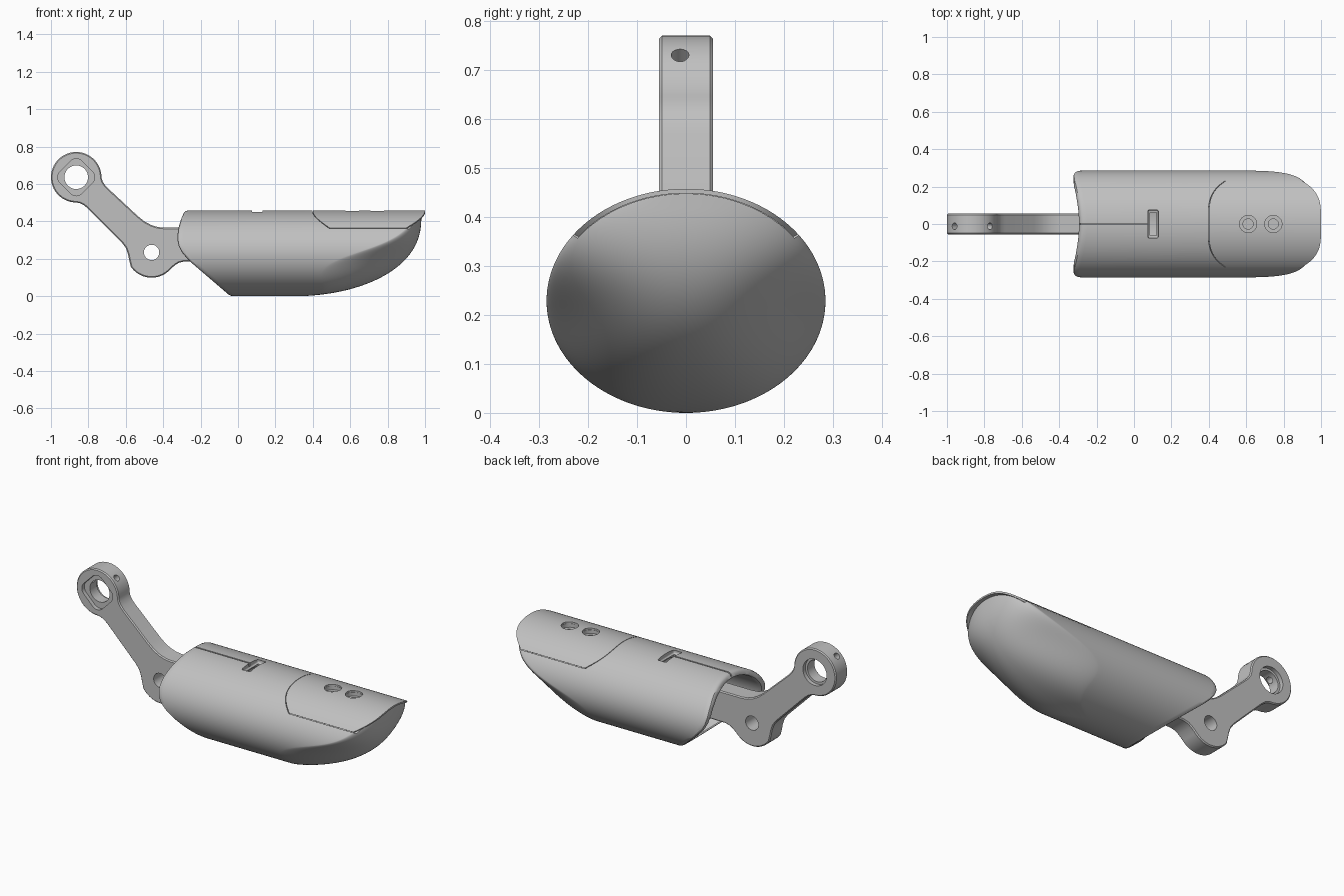
import bpy, bmesh, math
from mathutils import Vector, Matrix

cube = bpy.data.objects.get("Cube")
if cube:
    bpy.data.objects.remove(cube, do_unlink=True)

grey = bpy.data.materials.new("plain grey")
grey.use_nodes = True
grey.diffuse_color = (0.53, 0.53, 0.53, 1)
grey.node_tree.nodes["Principled BSDF"].inputs["Base Color"].default_value = (0.53, 0.53, 0.53, 1)

HALF_W, HALF_H, MID = 0.285, 0.229, 0.229
SEGS = 128


def to_object(name, bm):
    bmesh.ops.recalc_face_normals(bm, faces=bm.faces)
    mesh = bpy.data.meshes.new(name)
    bm.to_mesh(mesh)
    bm.free()
    mesh.materials.append(grey)
    ob = bpy.data.objects.new(name, mesh)
    bpy.context.collection.objects.link(ob)
    return ob


def activate(ob):
    bpy.ops.object.select_all(action="DESELECT")
    ob.select_set(True)
    bpy.context.view_layer.objects.active = ob


def bevel(ob, width, segments):
    mod = ob.modifiers.new("bevel", "BEVEL")
    mod.width, mod.segments = width, segments
    mod.limit_method, mod.angle_limit = "ANGLE", math.radians(50)
    activate(ob)
    bpy.ops.object.modifier_apply(modifier=mod.name)


def cut(ob, cutters):
    for c in cutters:
        mod = ob.modifiers.new("cut", "BOOLEAN")
        mod.operation, mod.solver, mod.object = "DIFFERENCE", "EXACT", c
        activate(ob)
        bpy.ops.object.modifier_apply(modifier=mod.name)


def rod(start, end, radius, segs=40):
    """Cylinder between two points, used as a cutter."""
    a, b = Vector(start), Vector(end)
    turn = (b - a).to_track_quat("Z", "Y").to_matrix().to_4x4()
    bm = bmesh.new()
    bmesh.ops.create_cone(bm, cap_ends=True, segments=segs, radius1=radius, radius2=radius,
                          depth=(b - a).length, matrix=Matrix.Translation((a + b) / 2) @ turn)
    return to_object("cutter", bm)


def box(lo, hi):
    lo, hi = Vector(lo), Vector(hi)
    bm = bmesh.new()
    bmesh.ops.create_cube(bm, size=1, matrix=Matrix.Translation((lo + hi) / 2)
                          @ Matrix.Diagonal((*(hi - lo), 1)))
    return to_object("cutter", bm)


def extrude_profile(name, pts, y0, y1):
    """Prism from an x-z outline."""
    bm = bmesh.new()
    face = bm.faces.new([bm.verts.new((x, y0, z)) for x, z in pts])
    new = bmesh.ops.extrude_face_region(bm, geom=[face])["geom"]
    bmesh.ops.translate(bm, vec=(0, y1 - y0, 0), verts=[v for v in new if isinstance(v, bmesh.types.BMVert)])
    return to_object(name, bm)


def oval(t, scale=1.0):
    return HALF_W * scale * math.sin(t), MID + HALF_H * scale * math.cos(t)


# Back rim of the shell: x for each height
RIM = [(0, -0.04), (0.18, -0.25), (0.205, -0.275), (0.235, -0.3), (0.27, -0.318), (0.31, -0.325),
       (0.36, -0.32), (0.41, -0.305), (0.445, -0.29), (0.458, -0.28)]


def rim_x(y, z):
    for (a, fa), (b, fb) in zip(RIM, RIM[1:]):
        if z <= b:
            return fa + (fb - fa) * max(0, z - a) / (b - a)
    return RIM[-1][1]


def tip_x(y, z):
    """Domed fingertip surface, reaching further back along the sides towards the bottom."""
    drop = min(1, max(0, (0.42 - z) / 0.42))
    bow = 1.25 + 4.75 / (1 + math.exp((z - 0.23) / 0.045))
    half = HALF_W * math.sqrt(max(1e-6, 1 - ((z - MID) / HALF_H) ** 2))
    across = min(1, abs(y) / half)
    return 0.3 + 0.68 * math.sqrt(1 - drop ** 2.3) - bow * half ** 2 * (1 - (1 - across ** 2.2) ** 0.65)


def rim_plus(gap):
    return lambda y, z: rim_x(y, z) + gap


# Hollow shell: cavity, rounded rim, outer wall and tip skinned as one closed loft
bm = bmesh.new()
INNER = 0.86
rings = [(INNER, lambda y, z: 0.25), (INNER, rim_plus(0.03)), (INNER, rim_plus(0.012)),
         (INNER + 0.015, rim_plus(0.003)), (INNER + 0.04, rim_x), (0.96, rim_x), (0.985, rim_plus(0.003)),
         (1, rim_plus(0.012)), (1, rim_plus(0.03)), (1, lambda y, z: tip_x(y, z) - 0.02), (1, tip_x)]
rings += [(1 - (i / 36) ** 2, tip_x) for i in range(1, 36)]
loops = []
for scale, fx in rings:
    loop = []
    for i in range(SEGS):
        y, z = oval(2 * math.pi * i / SEGS, scale)
        loop.append(bm.verts.new((fx(y, z), y, z)))
    loops.append(loop)
for a, b in zip(loops, loops[1:]):
    for i in range(SEGS):
        j = (i + 1) % SEGS
        bm.faces.new((a[i], a[j], b[j], b[i]))
bm.faces.new(loops[0])
centre = bm.verts.new((tip_x(0, MID), 0, MID))
for i in range(SEGS):
    bm.faces.new((loops[-1][i], loops[-1][(i + 1) % SEGS], centre))
shell = to_object("finger_shell", bm)


def nail_patch(name, inner, outer, gap, reach):
    """Curved plate following the top of the shell."""
    bm = bmesh.new()
    n, limit = 48, math.radians(53.5) + gap * 4
    rows = []
    for i in range(n + 1):
        t = limit * (2 * i / n - 1)
        w = abs(math.sin(t) / math.sin(limit)) ** 4
        x0, x1 = 0.40 + 0.09 * w - gap, reach - 0.1 * w
        rows.append([bm.verts.new((x, *oval(t, s)))
                     for x, s in ((x0, inner), (x1, inner), (x1, outer), (x0, outer))])
    for a, b in zip(rows, rows[1:]):
        for k in range(4):
            m = (k + 1) % 4
            bm.faces.new((a[k], a[m], b[m], b[k]))
    bm.faces.new(rows[0])
    bm.faces.new(rows[-1])
    return to_object(name, bm)


# Nail plate, its recess and two countersunk screw holes
nail = nail_patch("nail_plate", 0.96, 1.0, 0, 1.0)
recess = nail_patch("cutter", 0.957, 1.03, 0.003, 1.2)
holes = []
for x in (0.61, 0.745):
    holes += [rod((x, 0, 0.425), (x, 0, 0.6), 0.046), rod((x, 0, 0.36), (x, 0, 0.6), 0.027)]

# Stepped cross slot and centre groove on top of the shell
slot = box((0.075, -0.075, 0.432), (0.13, 0.075, 0.6))
slot_core = box((0.085, -0.062, 0.36), (0.121, 0.062, 0.6))
bevel(slot, 0.008, 3)
groove = box((-0.4, -0.004, 0.437), (0.09, 0.004, 0.6))
cut(shell, [recess, slot, slot_core, groove] + holes)
cut(nail, holes)

# Bent link: round head, sloping bar, lower knuckle and tongue into the shell
HEAD, KNUCKLE, R = (-0.865, 0.636), (-0.462, 0.234), 0.135


def arc(c, r, a0, a1, n):
    angles = [math.radians(a0 + (a1 - a0) * i / n) for i in range(n + 1)]
    return [(c[0] + r * math.cos(a), c[1] + r * math.sin(a)) for a in angles]


outline = arc(HEAD, R, 0, 270, 56)
outline += [(-0.845, 0.497), (-0.825, 0.487), (-0.805, 0.471), (-0.62, 0.285), (-0.6, 0.258), (-0.588, 0.225),
            (-0.581, 0.19)]
outline += arc(KNUCKLE, R, 215, 320, 24)
outline += [(-0.335, 0.167), (-0.315, 0.179), (-0.286, 0.186), (0.05, 0.19), (0.05, 0.366)]
outline += [(-0.395, 0.366), (-0.43, 0.37), (-0.465, 0.381), (-0.5, 0.4), (-0.535, 0.428),
            (-0.69, 0.572), (-0.71, 0.593), (-0.724, 0.614)]
link = extrude_profile("bent_link", outline, -0.055, 0.055)
bevel(link, 0.006, 1)

# Head bore with a rounded diamond pocket in front and a round one behind
pocket_pts = [p for a in range(0, 360, 90) for p in
              arc(arc(HEAD, 0.055, a, a, 1)[0], 0.044, a - 45, a + 45, 8)]
link_cutters = [extrude_profile("cutter", pocket_pts, -0.1, -0.032),
                rod((HEAD[0], 0.032, HEAD[1]), (HEAD[0], 0.2, HEAD[1]), 0.076, 64)]

# Bores through head and knuckle, and two slanted grub screw holes
for (x, z), radius in ((HEAD, 0.063), (KNUCKLE, 0.041)):
    link_cutters.append(rod((x, -0.2, z), (x, 0.2, z), radius, 56))
for side in (-1, 1):
    link_cutters.append(rod((HEAD[0] + side * 0.03, -0.012, HEAD[1] + 0.03),
                            (HEAD[0] + side * 0.15, -0.012, HEAD[1] + 0.15), 0.018, 24))
cut(link, link_cutters)

# Tidy up the cutters and smooth the rounded surfaces
for ob in [o for o in bpy.data.objects if o.name.startswith("cutter")]:
    bpy.data.objects.remove(ob, do_unlink=True)
for ob in (shell, nail, link):
    activate(ob)
    bpy.ops.object.shade_smooth_by_angle(angle=math.radians(30))
